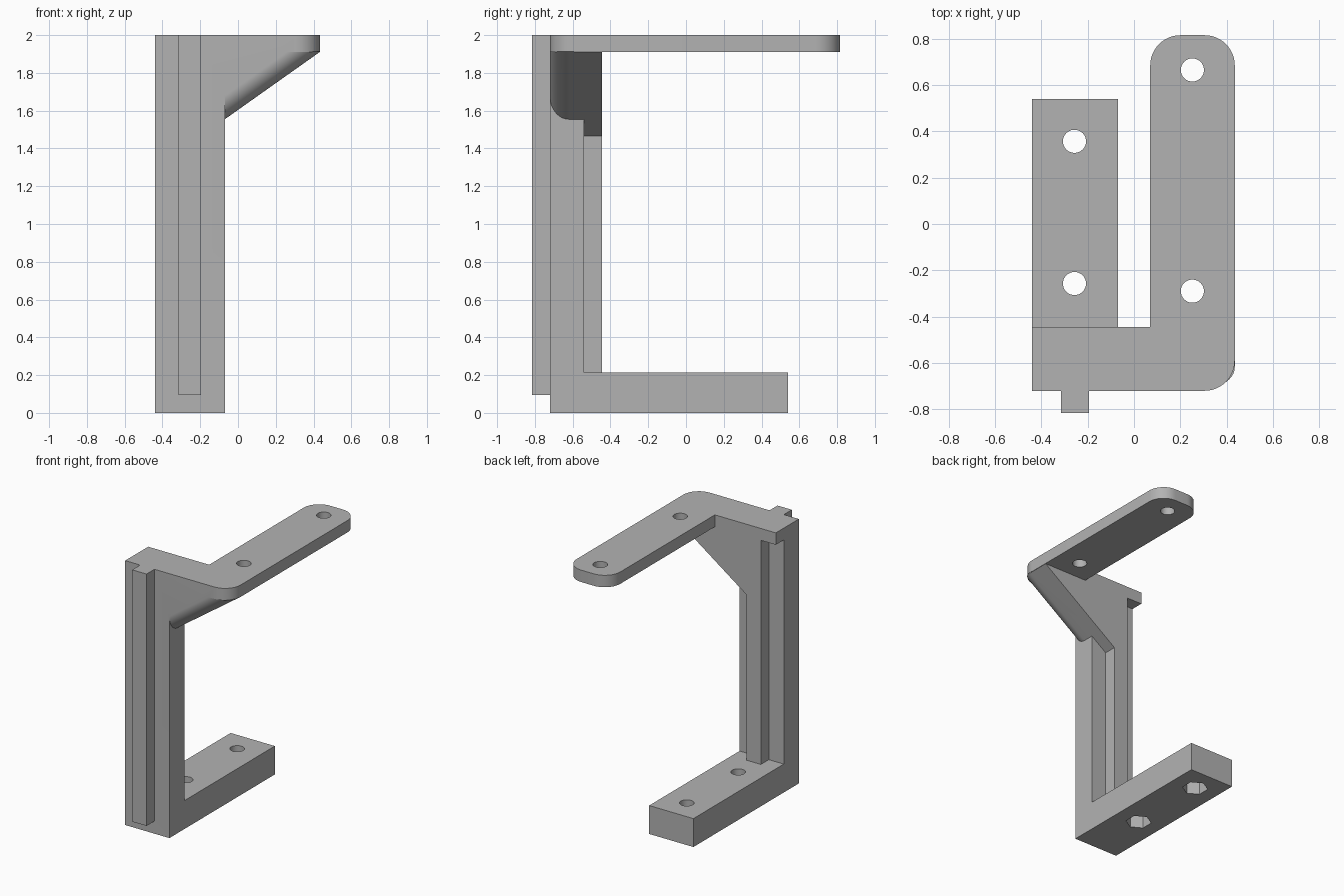
import bpy, bmesh, math
from mathutils import Vector

cube = bpy.data.objects.get("Cube")
if cube:
    bpy.data.objects.remove(cube, do_unlink=True)

grey = bpy.data.materials.new("plain grey")
grey.use_nodes = True
colour = (0.45, 0.45, 0.45, 1)
grey.diffuse_color = colour
grey.node_tree.nodes["Principled BSDF"].inputs["Base Color"].default_value = colour


def finish(bm, name):
    bmesh.ops.recalc_face_normals(bm, faces=bm.faces)
    mesh = bpy.data.meshes.new(name)
    bm.to_mesh(mesh)
    bm.free()
    mesh.materials.append(grey)
    ob = bpy.data.objects.new(name, mesh)
    bpy.context.collection.objects.link(ob)
    return ob


def prism(name, points, direction, rounded=(), radius=0):
    """Extrude a flat outline; edges starting at the listed corners are rounded."""
    bm = bmesh.new()
    base = [bm.verts.new(p) for p in points]
    face = bm.faces.new(base)
    new = bmesh.ops.extrude_face_region(bm, geom=[face])["geom"]
    bmesh.ops.translate(bm, vec=direction,
                        verts=[g for g in new if isinstance(g, bmesh.types.BMVert)])
    if rounded:
        edges = [e for i in rounded for e in base[i].link_edges
                 if abs((e.verts[0].co - e.verts[1].co).normalized().dot(Vector(direction).normalized())) > 0.99]
        bmesh.ops.bevel(bm, geom=edges, offset=radius, segments=12, profile=0.5, affect='EDGES')
    return finish(bm, name)


def box(name, x, y, z):
    return prism(name, [(x[0], y[0], z[0]), (x[1], y[0], z[0]),
                        (x[1], y[1], z[0]), (x[0], y[1], z[0])], (0, 0, z[1] - z[0]))


def drill(name, x, y, z0, z1, r, sides):
    pts = [(x + r * math.cos(a), y + r * math.sin(a), z0)
           for a in (math.tau * (i / sides + 0.25) for i in range(sides))]
    return prism(name, pts, (0, 0, z1 - z0))


def combine(target, other, operation):
    mod = target.modifiers.new("combine", 'BOOLEAN')
    mod.operation, mod.solver, mod.object = operation, 'EXACT', other
    bpy.context.view_layer.objects.active = target
    bpy.ops.object.modifier_apply(modifier=mod.name)
    bpy.data.objects.remove(other, do_unlink=True)


# Upright profile with its foot, seen from the side
L, R, F, B = -0.44, -0.07, -0.72, -0.445
bracket = prism("bracket", [(L, F, 0), (L, 0.54, 0), (L, 0.54, 0.215), (L, -0.54, 0.215),
                            (L, -0.54, 1.95), (L, F, 1.95)], (R - L, 0, 0))

# Stiffening ribs on the front and back of the upright
rib = (-0.315, -0.195)
back_rib = box("back_rib", rib, (-0.6, B), (0.15, 1.95))
front_rib = box("front_rib", rib, (-0.815, -0.68), (0.095, 2))

# L-shaped top arm with rounded corners
arm = prism("top_arm", [(L, F, 1.91), (0.435, F, 1.91), (0.435, 0.815, 1.91),
                        (0.07, 0.815, 1.91), (0.07, B, 1.91), (L, B, 1.91)],
            (0, 0, 0.09), rounded=(1, 2, 3), radius=0.13)

# Sloping gusset under the arm, its front lower edge rounded
bm = bmesh.new()
tri = [(-0.25, 1.427), (0.435, 1.912), (-0.25, 1.912)]
front = [bm.verts.new((x, F, z)) for x, z in tri]
back = [bm.verts.new((x, B, z)) for x, z in tri]
bm.faces.new(front)
bm.faces.new(back[::-1])
for i in range(3):
    j = (i + 1) % 3
    bm.faces.new((front[j], front[i], back[i], back[j]))
slope_edge = bm.edges.get((front[0], front[1]))
bmesh.ops.bevel(bm, geom=[slope_edge], offset=0.1, segments=12, profile=0.5, affect='EDGES')
gusset = finish(bm, "gusset")

for part in (back_rib, gusset, arm, front_rib):
    combine(bracket, part, 'UNION')

# Screw holes, with hexagonal nut pockets under the foot
for y in (0.665, -0.29):
    combine(bracket, drill("arm_hole", 0.252, y, 1.8, 2.1, 0.05, 32), 'DIFFERENCE')
for y in (0.357, -0.257):
    combine(bracket, drill("foot_hole", -0.257, y, -0.1, 0.3, 0.05, 32), 'DIFFERENCE')
    combine(bracket, drill("nut_pocket", -0.257, y, -0.1, 0.1, 0.09, 6), 'DIFFERENCE')

# Merge flat regions and shade the rounded corners smoothly
bm = bmesh.new()
bm.from_mesh(bracket.data)
bmesh.ops.remove_doubles(bm, verts=bm.verts, dist=0.0005)
bmesh.ops.dissolve_limit(bm, angle_limit=0.01, verts=bm.verts, edges=bm.edges)
bm.to_mesh(bracket.data)
bm.free()
bpy.ops.object.select_all(action='DESELECT')
bracket.select_set(True)
bpy.context.view_layer.objects.active = bracket
bpy.ops.object.shade_smooth_by_angle(angle=math.radians(30))
